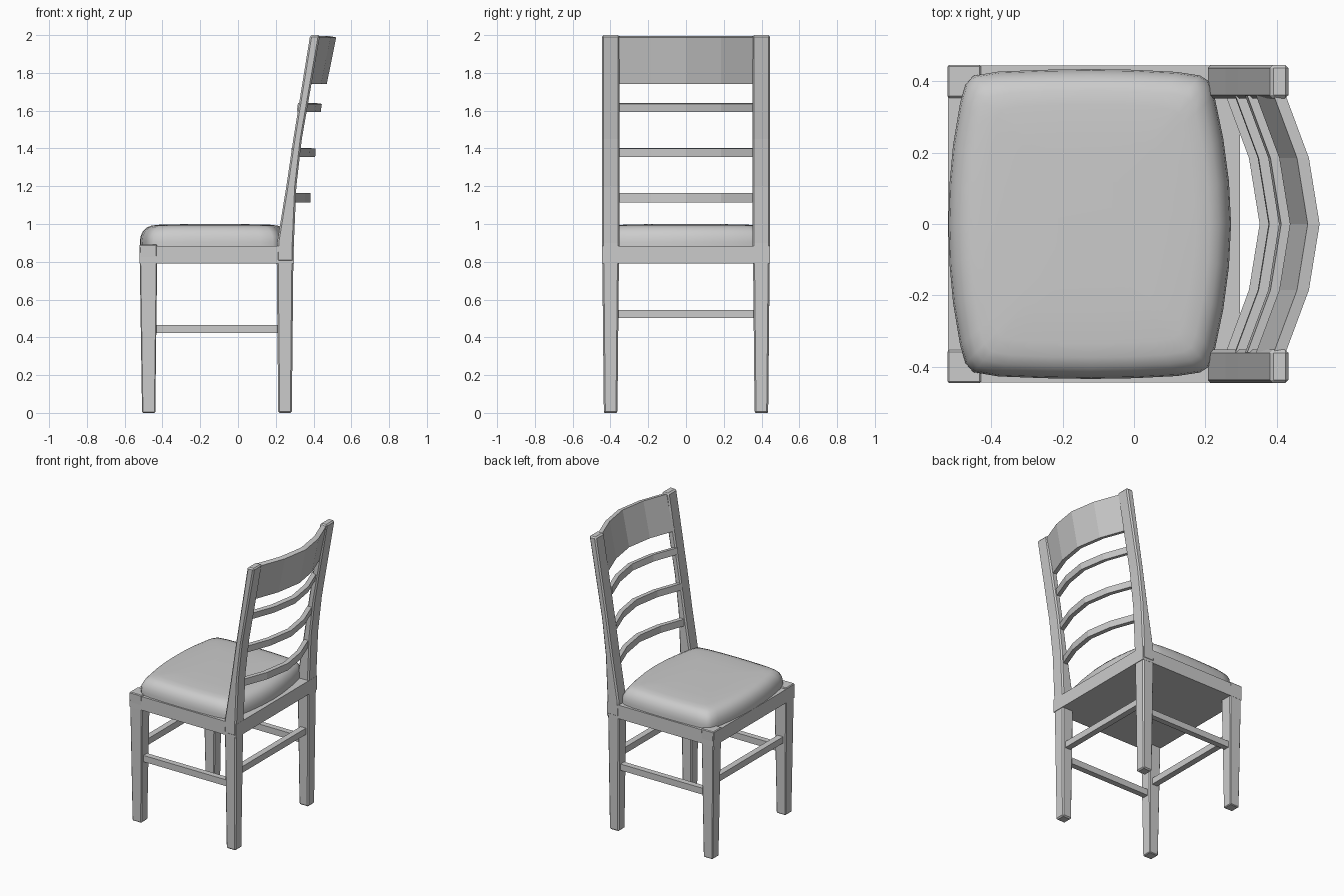
import bpy, bmesh, math
from mathutils import Vector

if "Cube" in bpy.data.objects:
    bpy.data.objects.remove(bpy.data.objects["Cube"])


def finish(name, bm, bevel=0.0, smooth=False):
    bmesh.ops.recalc_face_normals(bm, faces=bm.faces)
    me = bpy.data.meshes.new(name)
    bm.to_mesh(me)
    bm.free()
    ob = bpy.data.objects.new(name, me)
    bpy.context.collection.objects.link(ob)
    if bevel:
        m = ob.modifiers.new("bevel", 'BEVEL')
        m.width, m.segments, m.limit_method = bevel, 1, 'ANGLE'
    if smooth:
        bpy.ops.object.select_all(action='DESELECT')
        ob.select_set(True)
        bpy.context.view_layer.objects.active = ob
        bpy.ops.object.shade_smooth_by_angle(angle=math.radians(40))
    return ob


def loft(name, rings, **kw):
    """Skin a list of equal-length point rings and cap both ends."""
    bm = bmesh.new()
    vs = [[bm.verts.new(p) for p in r] for r in rings]
    n = len(vs[0])
    for a, b in zip(vs, vs[1:]):
        for i in range(n):
            j = (i + 1) % n
            bm.faces.new((a[i], a[j], b[j], b[i]))
    bm.faces.new(vs[0])
    bm.faces.new(vs[-1])
    return finish(name, bm, **kw)


def rect(x0, x1, y0, y1, z):
    return [(x0, y0, z), (x1, y0, z), (x1, y1, z), (x0, y1, z)]


def box(name, x0, x1, y0, y1, z0, z1, **kw):
    return loft(name, [rect(x0, x1, y0, y1, z0), rect(x0, x1, y0, y1, z1)], **kw)


# Legs, back posts and side stretchers, mirrored left and right
for side, s in (("left", 1), ("right", -1)):
    def section(x0, x1, y0, y1, z):
        return rect(x0, x1, *sorted((s * y0, s * y1)), z)

    loft(side + "_front_leg", [section(-0.508, -0.438, 0.365, 0.435, 0),
                               section(-0.52, -0.428, 0.355, 0.443, 0.79),
                               section(-0.523, -0.428, 0.353, 0.446, 0.892)], bevel=0.005)
    loft(side + "_back_leg", [section(0.213, 0.285, 0.363, 0.435, 0),
                              section(0.205, 0.293, 0.355, 0.443, 0.80)], bevel=0.008)
    loft(side + "_back_post", [section(0.205, 0.296, 0.352, 0.446, 0.80),
                               section(0.207, 0.296, 0.352, 0.446, 0.90),
                               section(0.256, 0.309, 0.352, 0.446, 1.20),
                               section(0.293, 0.338, 0.352, 0.446, 1.45),
                               section(0.382, 0.434, 0.352, 0.446, 2.0)], bevel=0.009)
    box(side + "_stretcher", -0.45, 0.23, *sorted((s * 0.38, s * 0.42)), 0.422, 0.466)

# Cross stretchers
box("front_stretcher", -0.495, -0.453, -0.38, 0.38, 0.502, 0.546)
box("back_stretcher", 0.229, 0.271, -0.38, 0.38, 0.502, 0.546)

# Seat frame
box("seat_frame", -0.521, 0.297, -0.444, 0.444, 0.79, 0.884)

# Padded seat cushion: bulged outline lofted upward
half = [(-0.52, 0), (-0.517, 0.11), (-0.507, 0.22), (-0.487, 0.34), (-0.472, 0.39),
        (-0.45, 0.415), (-0.38, 0.427), (-0.25, 0.432), (-0.12, 0.434), (0.0, 0.432),
        (0.12, 0.426), (0.185, 0.416), (0.21, 0.40), (0.225, 0.36), (0.25, 0.24),
        (0.266, 0.12), (0.272, 0)]
outline = half + [(x, -y) for x, y in half[-2:0:-1]]
cx = -0.124
profile = [(0.0, 0.875), (0.0, 0.905), (0.004, 0.935), (0.016, 0.96), (0.034, 0.98),
           (0.06, 0.991), (0.1, 0.996), (0.2, 0.9985), (0.3, 1.0)]
rings = []
for inset, z in profile:
    kx, ky = 1 - inset / 0.396, 1 - inset / 0.434
    rings.append([(cx + (x - cx) * kx, y * ky, z) for x, y in outline])
loft("seat_cushion", rings, smooth=True)


# Bowed back slats: back x at the middle, height range, lean
def slat(name, x_back, z0, z1, lean, thick):
    up = Vector((math.sin(lean), 0, math.cos(lean)))
    out = Vector((math.cos(lean), 0, -math.sin(lean)))
    height = (z1 - z0) / math.cos(lean)
    rings = []
    for y, sag in ((-0.36, 0.095), (-0.185, 0.03), (0, 0), (0.185, 0.03), (0.36, 0.095)):
        top = Vector((x_back - sag, y, z1))
        low = top - up * height
        rings.append([top, low, low - out * thick, top - out * thick])
    loft(name, rings)


slat("lower_slat", 0.384, 1.115, 1.163, 0.0, 0.032)
slat("middle_slat", 0.411, 1.355, 1.400, 0.05, 0.032)
slat("upper_slat", 0.444, 1.592, 1.636, 0.14, 0.032)
slat("top_rail", 0.52, 1.742, 1.988, 0.2, 0.034)
